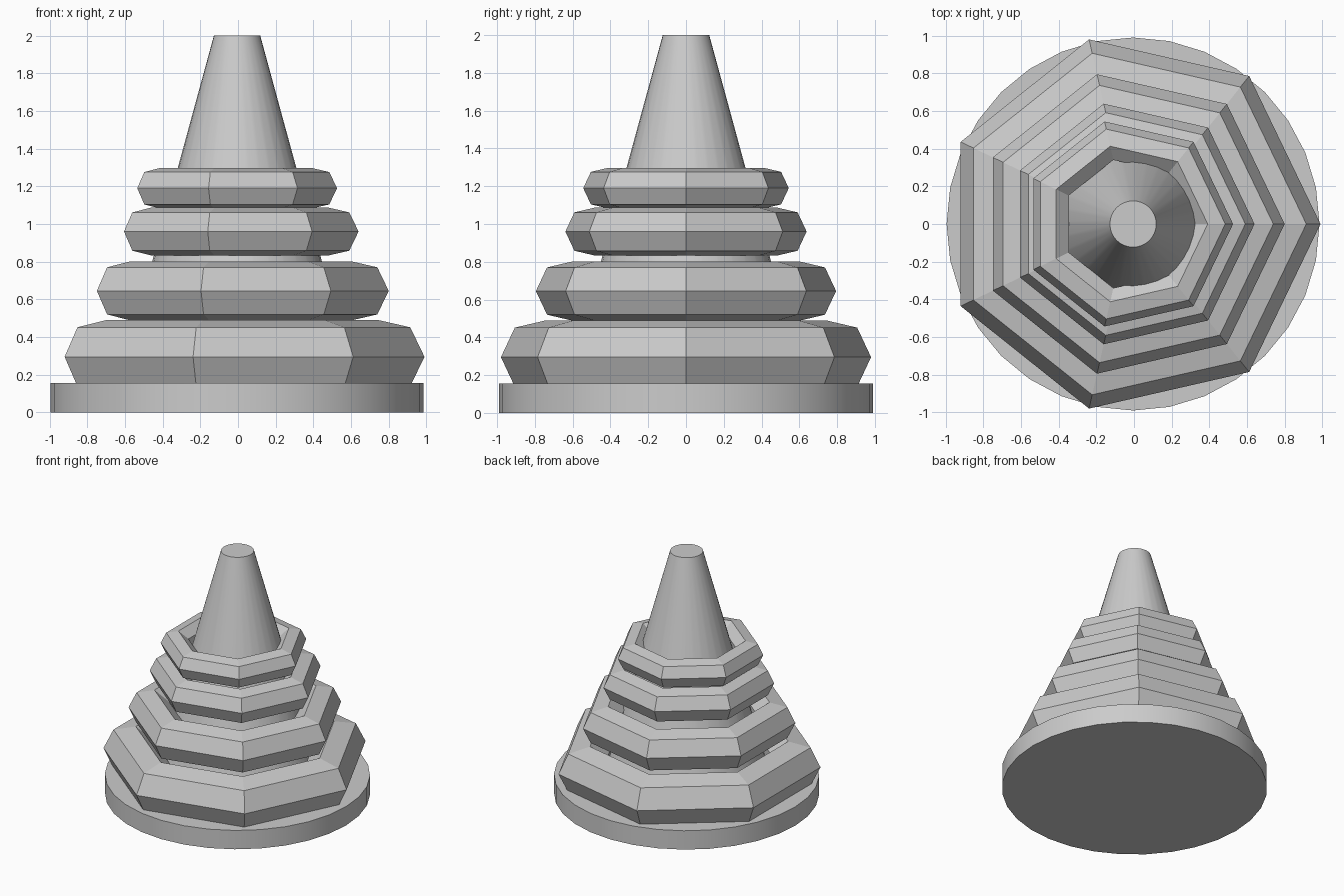
import bpy
import math

if "Cube" in bpy.data.objects:
    bpy.data.objects.remove(bpy.data.objects["Cube"])

CX = -0.005  # axis of base and post


def cone(name, r1, r2, z0, z1):
    """Round 32-sided part between two heights."""
    bpy.ops.mesh.primitive_cone_add(vertices=32, radius1=r1, radius2=r2, depth=z1 - z0,
                                    location=(CX, 0, (z0 + z1) / 2))
    ob = bpy.context.object
    ob.name = name
    bpy.ops.object.shade_smooth_by_angle(angle=math.radians(30))
    return ob


def ring(name, outer, minor, x, z):
    """Flat-shaded seven-sided ring with a seven-sided section."""
    bpy.ops.mesh.primitive_torus_add(major_segments=7, minor_segments=7,
                                     major_radius=outer - minor, minor_radius=minor,
                                     location=(x, 0, z))
    ob = bpy.context.object
    ob.name = name
    bpy.ops.object.shade_flat()
    return ob


# Round base and tapered post
cone("base", 0.99, 0.99, 0.0, 0.155)
cone("post", 0.627, 0.123, 0.155, 2.0)

# Stacked rings, largest at the bottom: outer radius, section radius, x, z
RINGS = [
    (1.005, 0.20, -0.015, 0.295),
    (0.815, 0.16, -0.015, 0.645),
    (0.655, 0.13, -0.015, 0.96),
    (0.558, 0.11, -0.032, 1.19),
]
for i, (outer, minor, x, z) in enumerate(RINGS, 1):
    ring(f"ring_{i}", outer, minor, x, z)
